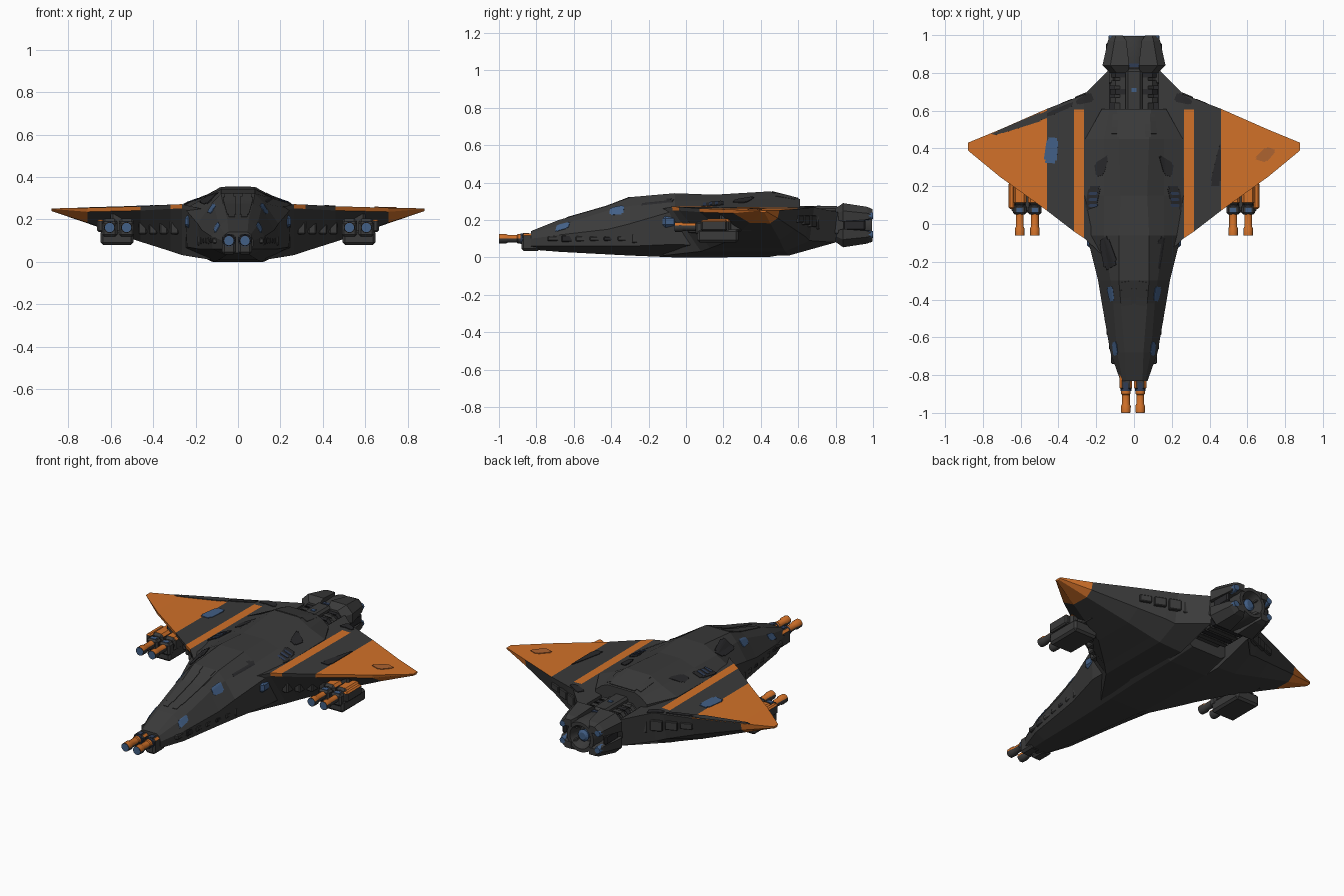
import bpy, bmesh, math, random
from mathutils import Vector, Matrix
from mathutils.bvhtree import BVHTree

random.seed(4)
cube = bpy.data.objects.get("Cube")
if cube:
    bpy.data.objects.remove(cube, do_unlink=True)


def material(name, rgb):
    m = bpy.data.materials.new(name)
    m.use_nodes = True
    m.diffuse_color = (*rgb, 1)
    m.node_tree.nodes["Principled BSDF"].inputs["Base Color"].default_value = (*rgb, 1)
    return m


GREY = material("hull grey", (0.043, 0.043, 0.043))
DARK = material("recess dark grey", (0.022, 0.022, 0.024))
ORANGE = material("paint orange", (0.64, 0.165, 0.022))
BLUE = material("glass blue", (0.055, 0.115, 0.24))
NAVY = material("shadowed blue", (0.028, 0.045, 0.09))
BROWN = material("worn brown", (0.42, 0.125, 0.03))
SIDES = (-1, 1)


def finish(name, bm, mats, rule=None):
    """Turn a bmesh into an object, colouring faces by a rule."""
    bmesh.ops.recalc_face_normals(bm, faces=bm.faces)
    if rule:
        for f in bm.faces:
            f.material_index = rule(f.calc_center_median(), f.normal)
    me = bpy.data.meshes.new(name)
    bm.to_mesh(me)
    bm.free()
    for m in mats:
        me.materials.append(m)
    ob = bpy.data.objects.new(name, me)
    bpy.context.collection.objects.link(ob)
    return ob


def loft(name, rings, mats, rule=None):
    bm = bmesh.new()
    vs = [[bm.verts.new(p) for p in ring] for ring in rings]
    n = len(vs[0])
    for a, b in zip(vs, vs[1:]):
        for i in range(n):
            j = (i + 1) % n
            bm.faces.new((a[i], a[j], b[j], b[i]))
    bm.faces.new(vs[0])
    bm.faces.new(vs[-1])
    return finish(name, bm, mats, rule)


def box(name, lo, hi, mats, rule=None, bevel=0.008, rot=None):
    """Bevelled block between two corners."""
    bm = bmesh.new()
    bmesh.ops.create_cube(bm, size=1)
    lo, hi = Vector(lo), Vector(hi)
    bmesh.ops.scale(bm, vec=hi - lo, verts=bm.verts)
    if bevel:
        bmesh.ops.bevel(bm, geom=bm.edges[:], offset=bevel, segments=1, affect='EDGES')
    if rot:
        bmesh.ops.transform(bm, matrix=rot, verts=bm.verts)
    bmesh.ops.translate(bm, vec=(lo + hi) / 2, verts=bm.verts)
    return finish(name, bm, mats, rule)


def tube(name, x, z, profile, mats, rule=None, sides=16):
    """Turned part along y from (y, radius) pairs."""
    rings = [[(x + r * math.cos(t * math.tau / sides), y, z + r * math.sin(t * math.tau / sides))
              for t in range(sides)] for y, r in profile]
    ob = loft(name, rings, mats, rule)
    for p in ob.data.polygons:
        p.use_smooth = len(p.vertices) == 4 and abs(p.normal.y) < 0.5


# Fuselage: y, then half-section points from top to bottom
sections = [
    (-0.83, (.045, .14), (.06, .13), (.072, .10), (.068, .06), (.04, .042)),
    (-0.68, (.05, .20), (.09, .17), (.125, .12), (.12, .06), (.06, .03)),
    (-0.42, (.07, .275), (.11, .25), (.17, .15), (.16, .06), (.08, .016)),
    (-0.30, (.08, .322), (.125, .275), (.19, .18), (.18, .06), (.09, .01)),
    (-0.06, (.08, .343), (.16, .30), (.25, .25), (.24, .07), (.11, .0)),
    (0.15, (.07, .335), (.16, .305), (.262, .27), (.25, .06), (.12, .0)),
    (0.45, (.08, .353), (.16, .31), (.258, .27), (.25, .06), (.12, .003)),
    (0.61, (.09, .312), (.13, .295), (.17, .262), (.17, .08), (.10, .03)),
]
rings = [[(x, y, z) for x, z in h] + [(-x, y, z) for x, z in reversed(h)]
         for y, *h in sections]
fuselage = loft("fuselage", rings, [GREY])

# Wings: x, then leading edge, trailing edge top and bottom, belly rear and front as (y, z)
stations = [
    (.13, (-.2, .24), (.82, .24), (.80, .08), (.55, .01), (-.12, .01)),
    (.264, (-.075, .272), (.685, .268), (.66, .09), (.53, .032), (.08, .032)),
    (.317, (-.04, .27), (.665, .266), (.64, .11), (.52, .05), (.13, .05)),
    (.46, (.07, .262), (.61, .26), (.58, .15), (.50, .095), (.25, .095)),
    (.71, (.25, .255), (.50, .253), (.49, .21), (.45, .182), (.34, .185)),
    (.88, (.39, .252), (.43, .252), (.43, .245), (.42, .24), (.40, .24)),
]


def wing_colour(c, n):
    x = abs(c.x)
    stripe = (.264 < x < .317 and c.y < .6) or x > .46
    lip = n.z > -.3 and n.y < -.3
    return int((stripe and (n.z > .5 or lip)) or x > .71)


wings = []
for s in SIDES:
    rings = []
    for x, le, tt, tb, br, bf in stations:
        lip = (le[0] + .004, le[1] - min(.02, (.9 - x) * .1))
        stripe_end = (min(.605, tt[0] - .005), tt[1])
        rings.append([(s * x, y, z) for y, z in (le, stripe_end, tt, tb, br, bf, lip)])
    wings.append(loft("wing", rings, [GREY, ORANGE], wing_colour))

trees = [BVHTree.FromPolygons([v.co for v in o.data.vertices],
                              [p.vertices for p in o.data.polygons])
         for o in [fuselage] + wings]


def plate(name, corners, mat, n=8, lift=.002):
    """Thin plate draped over the upper skin from four (x, y) corners."""
    a, b, c, d = [Vector((*p, 1)) for p in corners]
    bm = bmesh.new()
    grid = []
    for i in range(n + 1):
        for j in range(n + 1):
            p = a.lerp(b, i / n).lerp(d.lerp(c, i / n), j / n)
            hits = [t.ray_cast(p, Vector((0, 0, -1)))[0] for t in trees]
            p.z = max([h.z for h in hits if h] or [0.2]) + lift
            grid.append(bm.verts.new(p))
    for i in range(n):
        for j in range(n):
            # Skip the corner cells so the plate reads as rounded
            if i in (0, n - 1) and j in (0, n - 1):
                continue
            k = i * (n + 1) + j
            bm.faces.new((grid[k], grid[k + 1], grid[k + n + 2], grid[k + n + 1]))
    ob = finish(name, bm, [mat])
    mod = ob.modifiers.new("thickness", 'SOLIDIFY')
    mod.thickness, mod.offset = .004, 0


# Skin details: vents, windows and armour panels
for s in SIDES:
    def skin(name, pts, mat, lift=.002):
        plate(name, [(s * x, y) for x, y in pts], mat, lift=lift)
    skin("shoulder_vent", [(.175, .20), (.24, .20), (.26, .07), (.20, .09)], DARK)
    for i in range(3):
        y = .17 - i * .032
        skin("shoulder_vent_slat", [(.19, y), (.238, y), (.24, y - .016), (.195, y - .016)], NAVY, .004)
    skin("upper_vent", [(.13, .37), (.21, .32), (.20, .25), (.16, .26)], DARK)
    skin("forward_vent", [(.14, -.06), (.185, -.09), (.155, -.25), (.085, -.21)], DARK)
    skin("rear_vent", [(.23, .70), (.31, .655), (.30, .63), (.21, .65)], DARK)
    skin("canopy_window", [(.113, -.33), (.145, -.335), (.128, -.41), (.103, -.405)], BLUE)
    skin("nose_window", [(.095, -.62), (.115, -.63), (.108, -.70), (.085, -.69)], BLUE)
    skin("canopy_panel", [(.01, -.30), (.075, -.31), (.048, -.64), (.01, -.64)], GREY, .001)
plate("rear_deck_panel", [(-.12, .46), (.12, .46), (.11, .60), (-.11, .60)], GREY)
plate("wing_hatch", [(-.48, .325), (-.41, .32), (-.40, .455), (-.46, .46)], BLUE)
plate("wing_scuff", [(.635, .345), (.70, .325), (.755, .39), (.70, .41)], BROWN)
plate("wing_notch", [(.452, .42), (.46, .42), (.46, .20), (.40, .20)], DARK)
plate("flap_strip", [(-.46, .605), (-.76, .478), (-.73, .47), (-.46, .555)], GREY)
plate("flap_gap", [(-.32, .65), (-.46, .59), (-.46, .565), (-.33, .62)], DARK)

# Hull side machinery along the chine and under the wing root
for s in SIDES:
    for i in range(9):
        y = -.74 + i * .075
        x = .108 + i * .0115
        h = random.uniform(.02, .05)
        box("side_module", (s * x - .014, y, .10 - h / 2), (s * x + .014, y + .06, .10 + h / 2),
            [DARK if i % 3 == 1 else GREY], bevel=.005)
    box("side_sensor", (s * .223 - .027, -.125, .16), (s * .223 + .027, -.05, .222), [BLUE], bevel=.015)
    for i in range(4):
        x = .30 + i * .05
        y = -.01 + i * .045
        box("wing_root_module", (s * x - .02, y + .02, .13), (s * x + .02, y + .12, .20 + .01 * (i % 2)),
            [GREY], bevel=.006)
    # Panels along the rear wing wall
    for i in range(4):
        x = .2 + i * .075
        y = .72 - i * .034
        box("rear_wall_panel", (s * x - .034, y - .04, .15 + i * .012), (s * x + .034, y + .001, .225),
            [GREY], bevel=.004, rot=Matrix.Rotation(-s * .39, 4, 'Z'))


def gun(name, x, z, tip, length, low):
    """Barrel with flared muzzle, collar and glowing bore; painted above the low normal."""
    e = tip + length
    tube(name + "_barrel", x, z, [(tip, .025), (tip + .035, .026), (tip + .045, .021),
         (e - .05, .021), (e - .045, .025), (e, .025)], [GREY, ORANGE],
         lambda c, n: int(n.z > low and abs(n.y) < .9))
    tube(name + "_bore", x, z, [(tip - .001, .022), (tip + .006, .022)], [BLUE])
    tube(name + "_collar", x, z, [(e - .03, .029), (e - .018, .029)], [NAVY])
    tube(name + "_breech", x, z, [(e - .018, .031), (e + .01, .031)], [DARK])


# Nose cannon, set slightly off centre
for x in (-.043, .033):
    gun("nose_gun", x, .10, -.999, .145, 0)
    box("nose_gun_housing", (x - .033, -.88, .035), (x + .033, -.78, .128),
        [GREY, ORANGE], lambda c, n: int(.3 < n.z < .9 and n.y > -.3), bevel=.012)
    box("nose_gun_glass", (x - .012, -.87, .12), (x + .012, -.84, .131), [NAVY], bevel=0)

# Wing gun pods
for s in SIDES:
    for x in (.525, .605):
        gun("wing_gun", s * x, .162, -.06, .165, .3)
        box("wing_gun_cradle", (s * x - .036, .10, .125), (s * x + .036, .24, .205), [GREY, ORANGE],
            lambda c, n: int(n.z > .3 and n.y > -.3), bevel=.014)
        box("wing_gun_front", (s * x - .036, .05, .12), (s * x + .036, .10, .19), [GREY], bevel=.01)
        box("wing_gun_glass", (s * x - .016, .06, .18), (s * x + .016, .085, .193), [BLUE], bevel=0)
    box("wing_gun_pod", (s * .57 - .078, .06, .08), (s * .57 + .078, .28, .15), [GREY], bevel=.012)
    box("wing_gun_side_tank", (s * .648 - .016, .08, .14), (s * .648 + .016, .22, .20),
        [GREY, ORANGE], lambda c, n: int(n.z > .3), bevel=.008)
    box("wing_gun_pylon", (s * .56 - .04, .18, .14), (s * .56 + .04, .36, .235), [GREY], bevel=.01)

# Tail shaft with ribs
box("tail_shaft", (-.105, .56, .09), (.105, .88, .245), [GREY], bevel=.03)
box("tail_floor", (-.135, .58, .12), (.135, .80, .16), [DARK], bevel=0)
for i in range(4):
    y = .64 + i * .045
    box("shaft_rib", (-.128, y, .085), (.128, y + .03, .25), [DARK if i % 2 else GREY], bevel=.03)
box("shaft_light", (-.012, .70, .27), (.012, .72, .278), [BLUE], bevel=0)
box("tail_spine", (-.045, .58, .23), (.045, .82, .274), [GREY], bevel=.012)

# Main engine with four armoured clamps that narrow to the rear
tube("engine_nozzle", 0, .17, [(.80, .085), (.86, .095), (.95, .095), (.995, .088), (.995, .068), (.93, .045)],
     [GREY], sides=24)
tube("engine_core", 0, .17, [(.92, .02), (.965, .035), (.975, .02)], [BLUE])
for s in SIDES:
    for up in (-1, 1):
        # Each ring: y, inner and outer x, inner and outer height from the axis
        rings = []
        for y, xi, xo, zi, zo in ((.80, .03, .125, .03, .09), (.84, .025, .167, .02, .118),
                                  (.97, .04, .138, .03, .098), (.998, .06, .128, .045, .085)):
            pts = ((xi, zi), (xo, zi), (xo, zo * .65), (xo * .75, zo), (xi, zo))
            rings.append([(s * x, y, .172 + up * z) for x, z in pts])
        loft("engine_clamp", rings, [GREY])
        tube("clamp_light", s * .115, .172 + up * .05, [(.955, .024), (.999, .018)], [BLUE], sides=8)
    box("engine_side_plate", (s * .135 - .012, .84, .145), (s * .135 + .012, .96, .20), [DARK], bevel=.008)
    box("engine_strut", (s * .12 - .02, .74, .12), (s * .12 + .02, .86, .23), [GREY], bevel=.01)
box("engine_light", (-.03, .83, .255), (.03, .85, .266), [NAVY], bevel=0)
box("engine_bridge", (-.05, .80, .22), (.05, .90, .26), [DARK], bevel=.01)
